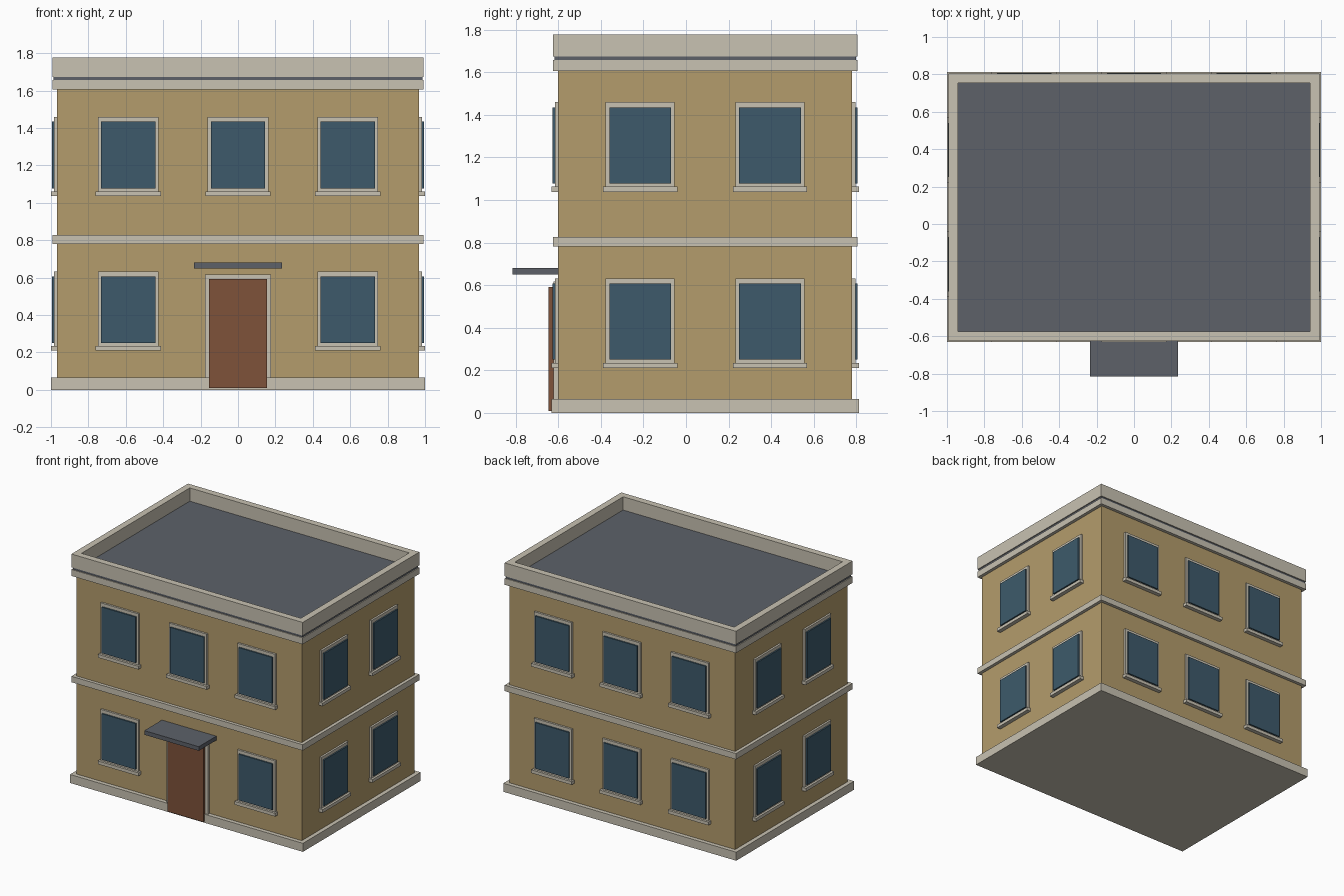
import bpy
from math import radians
from mathutils import Matrix, Vector

default = bpy.data.objects.get("Cube")
if default:
    bpy.data.objects.remove(default, do_unlink=True)


def material(name, rgb):
    m = bpy.data.materials.new(name)
    m.use_nodes = True
    m.diffuse_color = (*rgb, 1)
    m.node_tree.nodes["Principled BSDF"].inputs["Base Color"].default_value = (*rgb, 1)
    return m


WALL = material("ochre_wall", (0.456, 0.332, 0.150))
TRIM = material("pale_stone", (0.578, 0.539, 0.445))
GLASS = material("blue_glass", (0.047, 0.102, 0.147))
DOOR = material("brown_door", (0.209, 0.084, 0.042))
ROOF = material("slate_grey", (0.109, 0.120, 0.141))

# The body sits slightly behind the origin because the canopy projects forward
CENTRE = Matrix.Translation((0, 0.09, 0))
HALF_X, HALF_Y = 0.968, 0.69


def box(name, mat, x, y, z, frame=CENTRE):
    """Box between (min, max) pairs, placed in the given frame."""
    lo, hi = Vector((x[0], y[0], z[0])), Vector((x[1], y[1], z[1]))
    bpy.ops.mesh.primitive_cube_add(size=1)
    ob = bpy.context.object
    ob.name = ob.data.name = name
    ob.data.transform(frame @ Matrix.Translation((lo + hi) / 2)
                      @ Matrix.Diagonal((*(hi - lo), 1)))
    ob.data.materials.append(mat)
    return ob


def layer(name, mat, out, z0, z1):
    """Slab covering the whole plan, projecting past the walls."""
    hx, hy = HALF_X + out, HALF_Y + out
    return box(name, mat, (-hx, hx), (-hy, hy), (z0, z1))


# Stacked body
layer("base_course", TRIM, 0.032, 0, 0.066)
layer("walls", WALL, 0, 0.03, 1.62)
layer("belt_course", TRIM, 0.025, 0.781, 0.827)
layer("cornice", TRIM, 0.025, 1.606, 1.656)
layer("roof_slab", ROOF, 0.018, 1.656, 1.673)

# Parapet around the flat roof
PX, PY, THICK = HALF_X + 0.025, HALF_Y + 0.025, 0.051
for side, s in (("front", -1), ("back", 1)):
    box(f"parapet_{side}", TRIM, (-PX, PX), sorted((s * PY, s * (PY - THICK))), (1.673, 1.776))
for side, s in (("right", -1), ("left", 1)):
    box(f"parapet_{side}", TRIM, sorted((s * PX, s * (PX - THICK))),
        (THICK - PY, PY - THICK), (1.673, 1.776))


def window(name, u, z, wall, frame):
    """Surround, raised pane and sill; z is the underside of the sill."""
    def part(kind, mat, half, out, z0, z1):
        box(f"{name}_{kind}", mat, (u - half, u + half),
            (-wall - out, -wall + 0.005), (z + z0, z + z1), frame)
    part("surround", TRIM, 0.162, 0.015, 0.02, 0.422)
    part("pane", GLASS, 0.145, 0.026, 0.04, 0.397)
    part("sill", TRIM, 0.174, 0.032, 0, 0.025)


# Windows on all four sides; the front door replaces one at ground level
FACADES = (("front", 0, HALF_Y, (-0.587, 0, 0.587)),
           ("left", 90, HALF_X, (-0.305, 0.305)),
           ("back", 180, HALF_Y, (-0.587, 0, 0.587)),
           ("right", 270, HALF_X, (-0.305, 0.305)))
for side, angle, wall, offsets in FACADES:
    frame = CENTRE @ Matrix.Rotation(radians(angle), 4, "Z")
    for floor, z in (("lower", 0.21), ("upper", 1.037)):
        for i, u in enumerate(offsets):
            if side == "front" and floor == "lower" and u == 0:
                continue
            window(f"{side}_{floor}_window_{i + 1}", u, z, wall, frame)

# Entrance
box("door_surround", TRIM, (-0.177, 0.177), (-0.713, -0.685), (0.005, 0.618))
box("door", DOOR, (-0.155, 0.155), (-0.735, -0.70), (0.01, 0.592))
box("door_canopy", ROOF, (-0.234, 0.234), (-0.905, -0.685), (0.649, 0.681))
